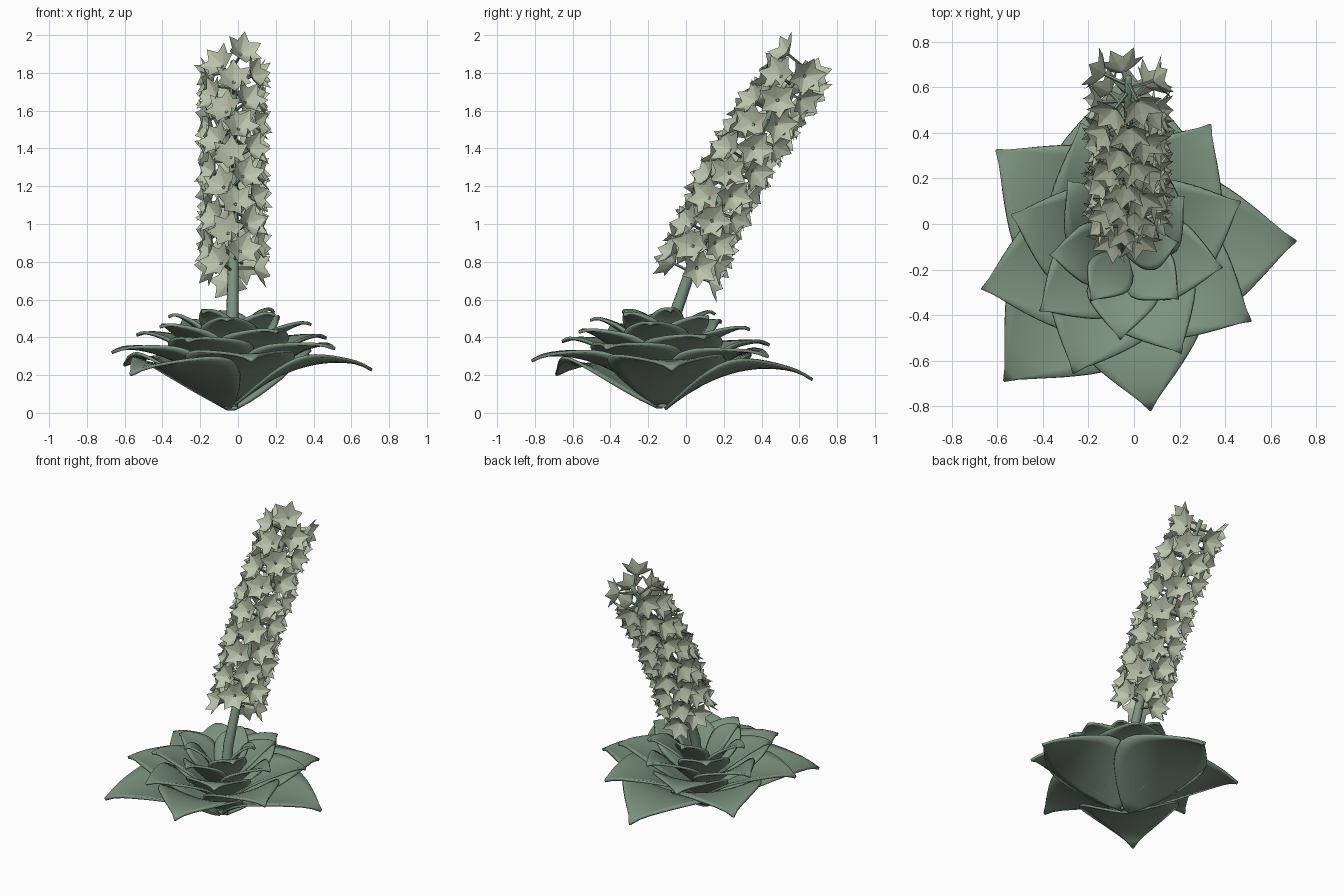
import bpy, math, random
from mathutils import Vector, Matrix

if "Cube" in bpy.data.objects:
    bpy.data.objects.remove(bpy.data.objects["Cube"])

random.seed(4)
GOLDEN = math.radians(137.5)


def material(name, rgb):
    m = bpy.data.materials.new(name)
    m.diffuse_color = (*rgb, 1)
    m.use_nodes = True
    m.node_tree.nodes["Principled BSDF"].inputs["Base Color"].default_value = m.diffuse_color
    return m


LEAF = material("leaf_green", (0.20, 0.29, 0.21))
STEM = material("stem_green", (0.20, 0.30, 0.22))
PETAL = material("petal_cream", (0.50, 0.55, 0.41))


def add_mesh(name, verts, faces, mat, smooth=False):
    me = bpy.data.meshes.new(name)
    me.from_pydata(verts, [], faces)
    me.update()
    ob = bpy.data.objects.new(name, me)
    bpy.context.collection.objects.link(ob)
    me.materials.append(mat)
    for p in me.polygons:
        p.use_smooth = smooth
    return ob


def interp(table, t):
    for (a, va), (b, vb) in zip(table, table[1:]):
        if t <= b:
            f = (t - a) / (b - a)
            return va + (vb - va) * f
    return table[-1][1]


# Leaf: broad cupped blade with a pointed, hooked tip, arching outward
WIDTH = [(0, .03), (.07, .14), (.15, .24), (.25, .34), (.35, .40), (.45, .42), (.55, .385),
         (.65, .315), (.75, .23), (.85, .14), (.93, .06), (1, .006)]
CENTRE = Vector((-0.037, -0.127, 0))
NT, NU = 16, 8


def leaf(j):
    ang = math.radians(89) + GOLDEN * j
    R = .797 - .0245 * j
    z0, zm = .02 + .010 * j, .225 + .0112 * j
    z1 = .195 + .027 * j - .0005 * j * j
    rot = Matrix.Rotation(ang, 4, 'Z')
    verts, faces = [], []
    for i in range(NT + 1):
        t = i / NT
        w = interp(WIDTH, t) * R
        z = z0 * (1 - t) * (1 - 2 * t) + zm * 4 * t * (1 - t) + z1 * t * (2 * t - 1)
        z -= .02 * max(0, (t - .85) / .15) ** 2
        for k in range(NU + 1):
            u = 2 * k / NU - 1
            p = Vector((R * (.02 + .98 * t), u * w, z + .42 * (u * w) ** 2 / max(R, .3)))
            verts.append(rot @ p + CENTRE)
    n = NU + 1
    for i in range(NT):
        for k in range(NU):
            a = i * n + k
            faces.append((a, a + n, a + n + 1, a + 1))
    ob = add_mesh(f"leaf_{j + 1}", verts, faces, LEAF, True)
    mod = ob.modifiers.new("thickness", 'SOLIDIFY')
    mod.thickness, mod.offset = .016, 0


for j in range(24):
    leaf(j)

# Flower stalk: leaning, gently curved tapered tube
PATH = [Vector(p) for p in ((-.035, -.125, .03), (-.03, -.065, .5), (-.025, .04, .8),
                            (-.025, .215, 1.2), (-.025, .455, 1.6), (-.025, .645, 1.86))]


def tube(points, radii, sides):
    verts, faces = [], []
    for i, p in enumerate(points):
        d = points[min(i + 1, len(points) - 1)] - points[max(i - 1, 0)]
        q = d.to_track_quat('Z', 'Y')
        for k in range(sides):
            a = 2 * math.pi * k / sides
            verts.append(p + q @ Vector((math.cos(a), math.sin(a), 0)) * radii[i])
    for i in range(len(points) - 1):
        for k in range(sides):
            a, b = i * sides + k, i * sides + (k + 1) % sides
            faces.append((a, b, b + sides, a + sides))
    faces.append(tuple(range(len(verts) - sides, len(verts))))
    return verts, faces


add_mesh("flower_stalk", *tube(PATH, (.036, .033, .028, .024, .02, .014), 12), STEM, True)

# Flowers: six folded kite petals on short stalks, spiralling up the spike
fv, ff, pv, pf = [], [], [], []
COUNT = 60
for i in range(COUNT):
    s = i / (COUNT - 1)
    z = .73 + 1.10 * s
    # stalk point at this height
    k = next(k for k in range(len(PATH) - 1) if PATH[k + 1].z >= z)
    a, b = PATH[k], PATH[k + 1]
    root = a.lerp(b, (z - a.z) / (b.z - a.z))
    axis = Vector((0, .38 + .30 * s, 1)).normalized()
    side = Vector((1, 0, 0))
    other = axis.cross(side)
    az = GOLDEN * (i - COUNT + 1) - 1.2
    out = (side * math.cos(az) + other * math.sin(az) + axis * .08).normalized()
    q = out.to_track_quat('Z', 'Y')
    base = root + out * .115
    tv, tf = tube([root, base], (.008, .008), 5)
    pf += [tuple(v + len(pv) for v in f) for f in tf]
    pv += tv
    spin = random.uniform(0, 1)
    for n in range(6):
        m = Matrix.Rotation(spin + n * math.pi / 3, 3, 'Z')
        o = len(fv)
        for x, y, h in ((.008, -.006, 0), (.008, .006, 0), (.058, .034, .040), (.106, 0, .065),
                        (.058, -.034, .040), (.055, 0, .028)):
            fv.append(base + q @ (m @ Vector((x, y, h))))
        ff += [(o, o + 5, o + 1), (o + 1, o + 5, o + 2), (o + 2, o + 5, o + 3),
               (o + 3, o + 5, o + 4), (o + 4, o + 5, o)]
ff = [f[::-1] for f in ff]
add_mesh("flower_petals", fv, ff, PETAL)
add_mesh("flower_stems", pv, pf, STEM)
